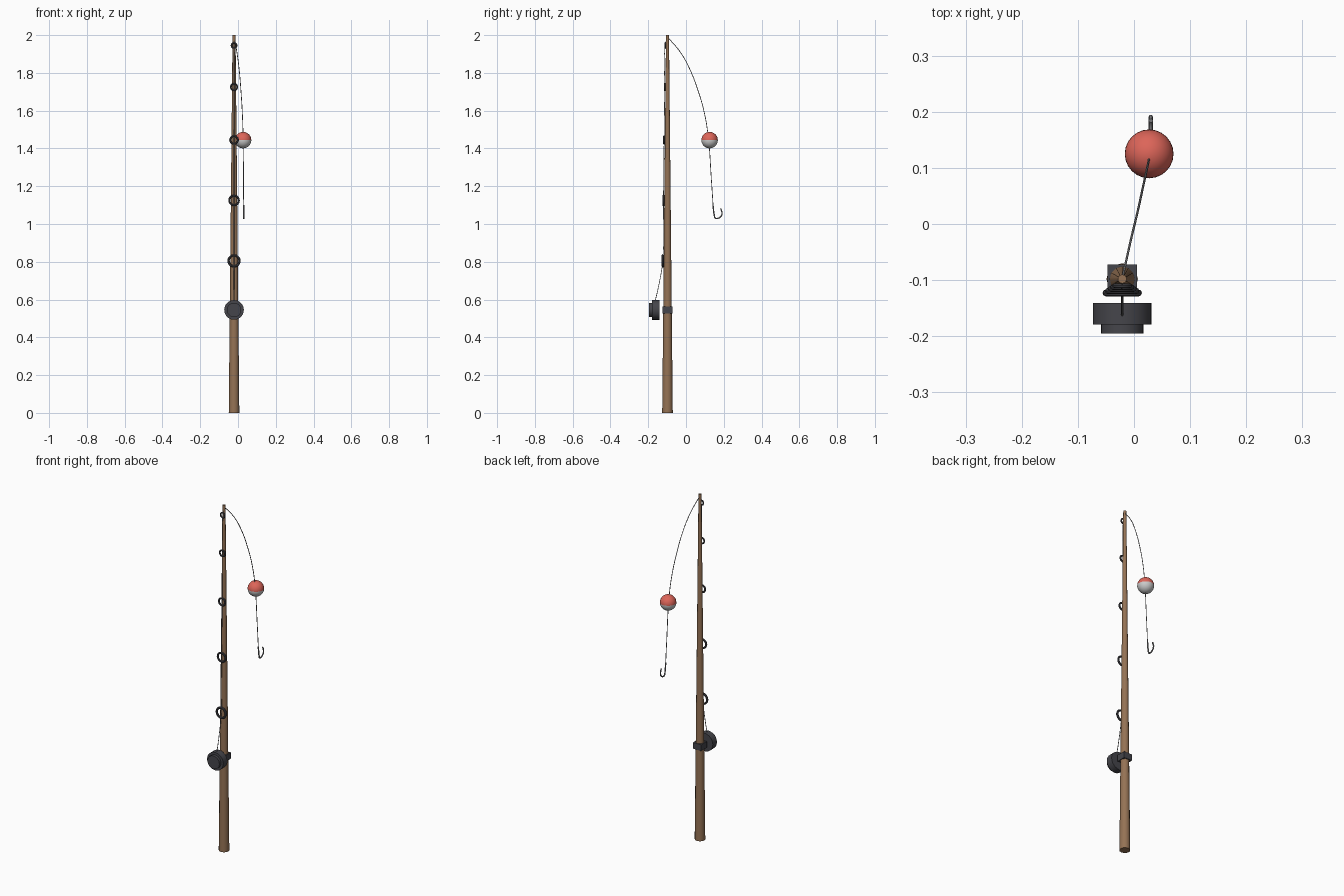
import bpy, math
from mathutils import Vector

if "Cube" in bpy.data.objects:
    bpy.data.objects.remove(bpy.data.objects["Cube"])

RX, RY = -0.021, -0.098          # rod axis
R0, R1, H = 0.028, 0.008, 2.0    # rod radii and height


def material(name, rgb):
    m = bpy.data.materials.new(name)
    m.diffuse_color = (*rgb, 1)
    m.use_nodes = True
    m.node_tree.nodes["Principled BSDF"].inputs["Base Color"].default_value = m.diffuse_color
    return m


WOOD = material("wood", (0.30, 0.17, 0.09))
DARK = material("dark_metal", (0.06, 0.06, 0.07))
RED = material("red", (0.72, 0.13, 0.10))
WHITE = material("white", (0.7, 0.7, 0.68))
STEEL = material("steel", (0.25, 0.25, 0.26))


def rod_radius(z):
    return R0 + (R1 - R0) * z / H


def finish(name, mat, smooth=True):
    ob = bpy.context.object
    ob.name = name
    ob.data.materials.append(mat)
    if smooth:
        bpy.ops.object.shade_smooth_by_angle(angle=math.radians(35))
    return ob


def disc(name, r, y0, y1, z):
    # cylinder lying along y
    bpy.ops.mesh.primitive_cylinder_add(vertices=24, radius=r, depth=abs(y1 - y0),
                                        location=(RX, (y0 + y1) / 2, z),
                                        rotation=(math.pi / 2, 0, 0))
    return finish(name, DARK)


def tube(name, points, r, mat, smooth_path=True):
    cu = bpy.data.curves.new(name, 'CURVE')
    cu.dimensions = '3D'
    cu.bevel_depth = r
    cu.bevel_resolution = 1
    cu.use_fill_caps = True
    cu.resolution_u = 4
    sp = cu.splines.new('BEZIER')
    sp.bezier_points.add(len(points) - 1)
    for bp, p in zip(sp.bezier_points, points):
        bp.co = p
        bp.handle_left_type = bp.handle_right_type = 'AUTO' if smooth_path else 'VECTOR'
    ob = bpy.data.objects.new(name, cu)
    bpy.context.collection.objects.link(ob)
    bpy.ops.object.select_all(action='DESELECT')
    ob.select_set(True)
    bpy.context.view_layer.objects.active = ob
    bpy.ops.object.convert(target='MESH')
    return finish(name, mat)


# Tapered rod
bpy.ops.mesh.primitive_cone_add(vertices=12, radius1=R0, radius2=R1, depth=H,
                                location=(RX, RY, H / 2))
finish("rod", WOOD)

# Reel, its cap and the clamp on the rod
disc("reel_drum", 0.052, -0.141, -0.179, 0.545)
disc("reel_cap", 0.038, -0.178, -0.195, 0.545)
bpy.ops.mesh.primitive_cube_add(size=1, location=(RX, RY, 0.545))
bpy.context.object.scale = (0.052, 0.052, 0.036)
finish("reel_clamp", DARK, False)

# Line guides, shrinking towards the tip
guides = []
for i, (z, r) in enumerate([(0.805, 0.029), (1.125, 0.025), (1.445, 0.0205),
                            (1.725, 0.017), (1.945, 0.0135)]):
    minor = 0.0062 - 0.0005 * i
    y = RY - rod_radius(z) - minor * 0.8
    bpy.ops.mesh.primitive_torus_add(major_radius=r, minor_radius=minor,
                                     major_segments=20, minor_segments=8,
                                     location=(RX, y, z), rotation=(math.pi / 2, 0, 0))
    finish(f"line_guide_{i + 1}", DARK)
    guides.append((RX, y, z))

# Line from the reel through the guides to the tip
tube("rod_line", [(RX, -0.166, 0.58), (RX, -0.141, 0.69)] + guides + [(RX, RY, 1.99)],
     0.002, STEEL)

# Hanging line down to the hook
tube("hanging_line", [(RX, RY, 1.99), (-0.006, -0.03, 1.91), (0.006, 0.02, 1.82),
                      (0.016, 0.066, 1.70), (0.023, 0.098, 1.585), (0.027, 0.118, 1.46),
                      (0.029, 0.134, 1.24), (0.030, 0.144, 1.09)], 0.002, STEEL)

# Hook
tube("hook", [(0.030, 0.143, 1.10), (0.030, 0.150, 1.045), (0.030, 0.155, 1.031),
              (0.030, 0.168, 1.030), (0.030, 0.185, 1.040), (0.030, 0.191, 1.055),
              (0.030, 0.184, 1.082)], 0.004, STEEL)

# Two-tone float: red upper half, white lower half
bpy.ops.mesh.primitive_uv_sphere_add(segments=24, ring_count=16, radius=0.0435,
                                     location=(0.027, 0.125, 1.444))
bobber = finish("bobber", RED)
bobber.data.materials.append(WHITE)
for f in bobber.data.polygons:
    f.material_index = 0 if f.center.z > 0 else 1
